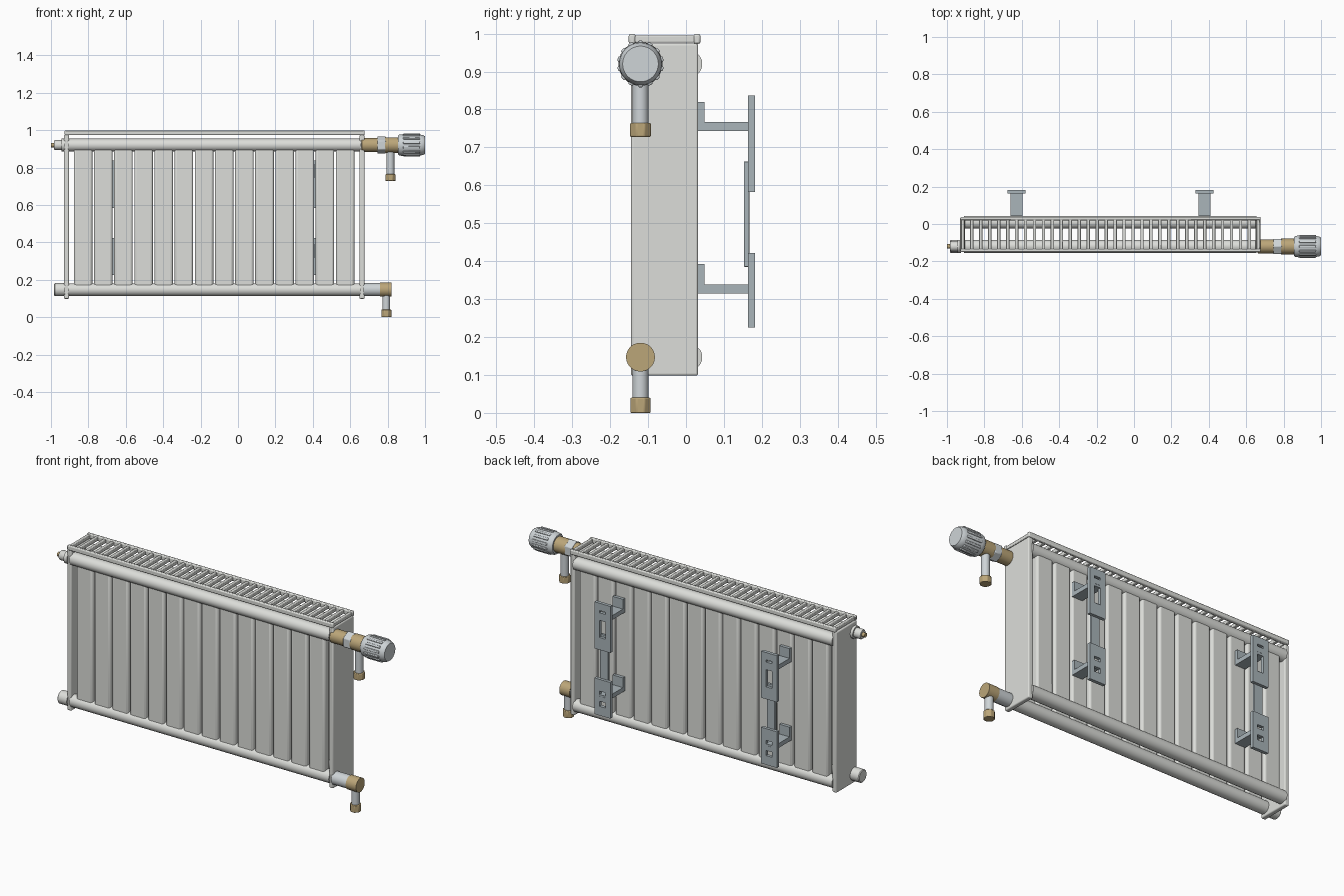
import bpy, bmesh, math
from mathutils import Matrix, Vector

if "Cube" in bpy.data.objects:
    bpy.data.objects.remove(bpy.data.objects["Cube"])


def material(name, rgb):
    m = bpy.data.materials.new(name)
    m.diffuse_color = (*rgb, 1)
    m.use_nodes = True
    m.node_tree.nodes["Principled BSDF"].inputs["Base Color"].default_value = m.diffuse_color
    return m


ENAMEL = material("enamel", (0.72, 0.73, 0.70))
BRASS = material("brass", (0.50, 0.38, 0.19))
STEEL = material("steel", (0.40, 0.46, 0.49))
CHROME = material("chrome", (0.62, 0.66, 0.68))


def finish(name, bm, mat, bevel=0, segments=2):
    bmesh.ops.recalc_face_normals(bm, faces=bm.faces)
    me = bpy.data.meshes.new(name)
    bm.to_mesh(me)
    bm.free()
    ob = bpy.data.objects.new(name, me)
    bpy.context.collection.objects.link(ob)
    me.materials.append(mat)
    if bevel:
        b = ob.modifiers.new("bevel", 'BEVEL')
        b.width, b.segments, b.limit_method = bevel, segments, 'ANGLE'
    bpy.ops.object.select_all(action='DESELECT')
    ob.select_set(True)
    bpy.context.view_layer.objects.active = ob
    bpy.ops.object.shade_smooth_by_angle(angle=math.radians(40))
    return ob


def boxes(name, ranges, mat, bevel=0, segments=2):
    """One object from boxes given as (x0, x1, y0, y1, z0, z1)."""
    bm = bmesh.new()
    for x0, x1, y0, y1, z0, z1 in ranges:
        m = Matrix.Translation(((x0 + x1) / 2, (y0 + y1) / 2, (z0 + z1) / 2))
        bmesh.ops.create_cube(bm, size=1, matrix=m @ Matrix.Diagonal((x1 - x0, y1 - y0, z1 - z0, 1)))
    return finish(name, bm, mat, bevel, segments)


def turned(name, origin, axis, profile, mat, sides=32, bevel=0):
    """Solid of revolution; profile is (distance along axis, radius)."""
    bm = bmesh.new()
    rings = []
    for d, r in profile:
        ring = []
        for i in range(sides):
            a = 2 * math.pi * (i + 0.5) / sides
            c, s = r * math.cos(a), r * math.sin(a)
            ring.append(bm.verts.new(Vector(origin) + Vector((d, c, s) if axis == 'x' else (c, s, d))))
        rings.append(ring)
    for a, b in zip(rings, rings[1:]):
        for i in range(sides):
            j = (i + 1) % sides
            bm.faces.new((a[i], a[j], b[j], b[i]))
    bm.faces.new(rings[0])
    bm.faces.new(rings[-1])
    return finish(name, bm, mat, bevel)


FRONT, BACK = -0.12, 0.009
TOP, BOTTOM = 0.92, 0.147

# header tubes and heating strips, front and back
for side, y in (("front", FRONT), ("back", BACK)):
    for level, z in (("top", TOP), ("bottom", BOTTOM)):
        turned(f"{side}_{level}_header", (0, y, z), 'x', [(-0.91, 0.034), (0.655, 0.034)], ENAMEL)
    strips = []
    for i in range(14):
        x = -0.878 + i * 0.1078
        strips.append((x, x + 0.099, y - 0.022, y + 0.022, BOTTOM, TOP))
    boxes(f"{side}_strips", strips, ENAMEL, 0.012, 3)

# side panels
for side, x in (("left", -0.93), ("right", 0.65)):
    boxes(f"{side}_side_panel", [(x, x + 0.026, -0.145, 0.032, 0.098, 0.974)], ENAMEL, 0.006, 3)

# top grille: two rails and cross slats
boxes("grille_rails", [(-0.927, 0.677, y, y + 0.018, 0.973, 0.999) for y in (-0.151, 0.02)],
      ENAMEL, 0.005)
N = 34
slats = []
for i in range(N):
    x = -0.915 + i * (1.58 / (N - 1))
    slats.append((x - 0.009, x + 0.009, -0.14, 0.028, 0.976, 0.995))
boxes("grille_slats", slats, ENAMEL, 0.003)


def holed_plate(name, x, z0, z1, holes):
    """Wall plate with a centre column of openings."""
    w, y0, y1 = 0.018, 0.164, 0.182
    parts = [(x - 0.048, x - w, y0, y1, z0, z1), (x + w, x + 0.048, y0, y1, z0, z1)]
    edge = z0
    for a, b in holes + [(z1, z1)]:
        parts.append((x - w, x + w, y0, y1, edge, a))
        edge = b
    boxes(name, parts, STEEL)


# wall brackets
for side, x in (("left", -0.628), ("right", 0.377)):
    holed_plate(f"{side}_bracket_upper_plate", x, 0.583, 0.837, [(0.65, 0.755), (0.785, 0.797)])
    holed_plate(f"{side}_bracket_lower_plate", x, 0.225, 0.422, [(0.275, 0.303), (0.33, 0.358)])
    boxes(f"{side}_bracket_link", [(x - 0.025, x + 0.025, 0.153, 0.167, 0.385, 0.663)], STEEL, 0.002)
    arms = []
    for z in (0.743, 0.315):
        arms += [(x - 0.031, x + 0.031, 0.033, 0.181, z, z + 0.024),
                 (x - 0.031, x + 0.031, 0.032, 0.049, z, z + 0.077)]
    boxes(f"{side}_bracket_arms", arms, STEEL)

# upper valve: body, nut, bonnet, drop pipe
V = (0, FRONT, TOP)
turned("valve_tail", V, 'x', [(0.66, 0.037), (0.75, 0.037)], BRASS, 32, 0.003)
turned("valve_nut", V, 'x', [(0.745, 0.047), (0.79, 0.047)], CHROME, 6, 0.004)
turned("valve_body", V, 'x', [(0.785, 0.042), (0.865, 0.042)], BRASS)
turned("valve_pipe", (0.815, FRONT, 0), 'z', [(0.745, 0.021), (0.92, 0.021)], CHROME)
turned("valve_pipe_nut", (0.815, FRONT, 0), 'z', [(0.728, 0.03), (0.764, 0.03)], BRASS, 8, 0.003)

# thermostat knob with grip ribs
turned("knob", V, 'x', [(0.855, 0.05), (0.863, 0.056), (0.878, 0.058), (0.975, 0.056),
                        (0.99, 0.053), (1.0, 0.047)], CHROME, 48)
bm = bmesh.new()
for i in range(14):
    m = (Matrix.Translation((0.928, FRONT, TOP)) @ Matrix.Rotation(2 * math.pi * i / 14, 4, 'X')
         @ Matrix.Translation((0, 0, 0.055)) @ Matrix.Diagonal((0.09, 0.013, 0.013, 1)))
    bmesh.ops.create_cube(bm, size=1, matrix=m)
finish("knob_ribs", bm, CHROME, 0.003)

# lower return elbow
E = (0, FRONT, BOTTOM)
turned("elbow_tail", E, 'x', [(0.67, 0.036), (0.77, 0.036)], CHROME, 12)
turned("elbow_body", E, 'x', [(0.76, 0.038), (0.822, 0.038)], BRASS)
turned("elbow_pipe", (0.793, FRONT, 0), 'z', [(0.02, 0.021), (0.147, 0.021)], CHROME)
turned("elbow_pipe_nut", (0.793, FRONT, 0), 'z', [(0, 0.029), (0.04, 0.029)], BRASS, 8, 0.003)

# left end: blanking plug and bleed valve
turned("blanking_plug", E, 'x', [(-0.983, 0.031), (-0.979, 0.035), (-0.925, 0.035)], ENAMEL)
turned("bleed_valve", V, 'x', [(-0.983, 0.023), (-0.979, 0.026), (-0.945, 0.026),
                               (-0.945, 0.034), (-0.925, 0.034)], ENAMEL)
turned("bleed_screw", V, 'x', [(-1.0, 0.012), (-0.975, 0.012)], BRASS, 16)
